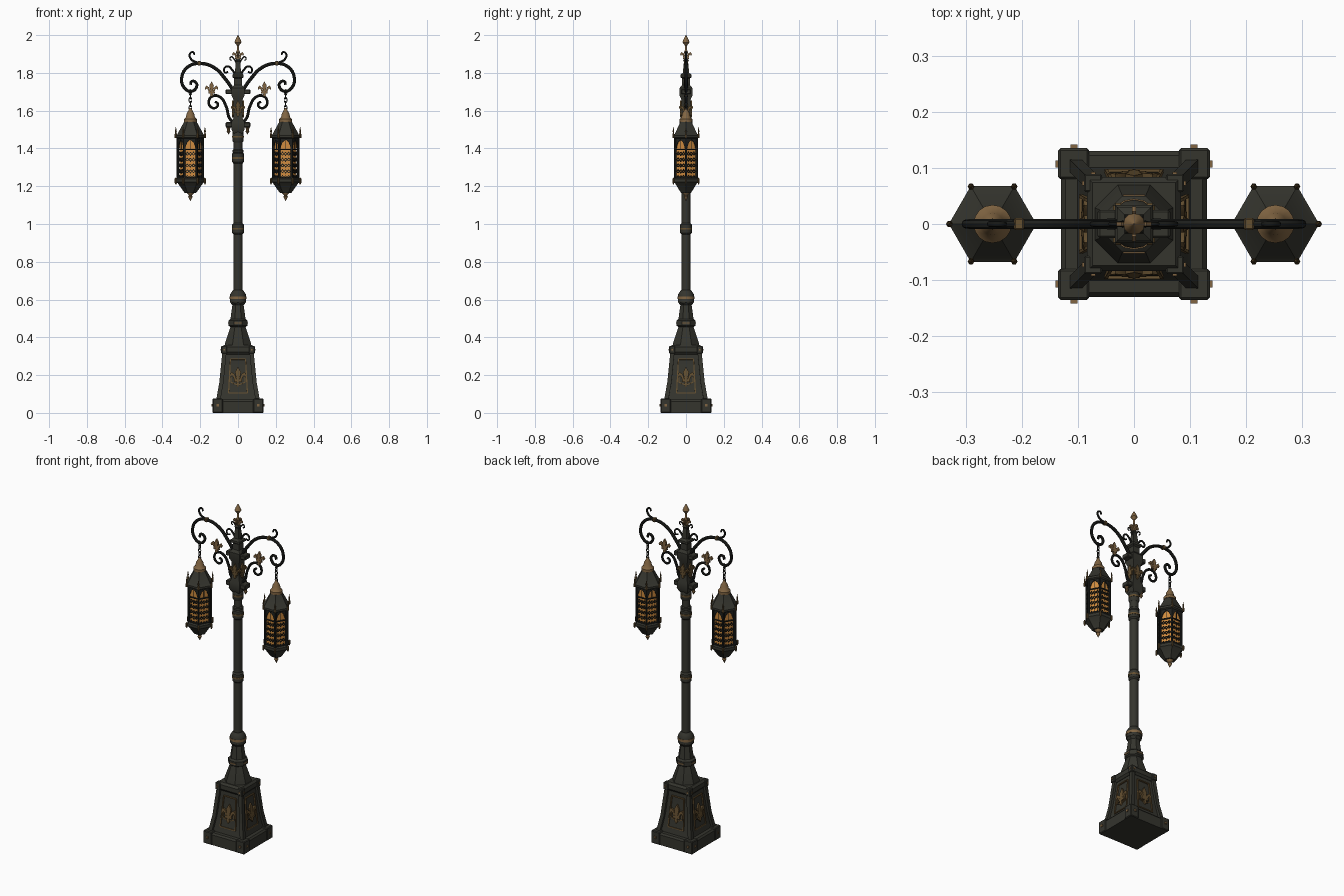
import bpy, bmesh, math
from mathutils import Matrix, Vector

if "Cube" in bpy.data.objects:
    bpy.data.objects.remove(bpy.data.objects["Cube"])

def material(name, rgb):
    m = bpy.data.materials.new(name)
    m.diffuse_color = (*rgb, 1)
    m.use_nodes = True
    m.node_tree.nodes["Principled BSDF"].inputs["Base Color"].default_value = m.diffuse_color
    return m

IRON = material("weathered iron", (0.035, 0.035, 0.027))
BLACK = material("black iron", (0.014, 0.015, 0.013))
BRONZE = material("bronze", (0.22, 0.13, 0.055))
OLD = material("aged bronze", (0.13, 0.08, 0.03))
GLOW = material("amber glass", (0.62, 0.26, 0.05))
I4 = Matrix.Identity(4)

def finish(name, bm, mat, mtx=I4):
    bmesh.ops.recalc_face_normals(bm, faces=bm.faces)
    bm.transform(mtx)
    me = bpy.data.meshes.new(name)
    bm.to_mesh(me)
    bm.free()
    me.materials.append(mat)
    ob = bpy.data.objects.new(name, me)
    bpy.context.collection.objects.link(ob)
    return ob

def loft(name, prof, n, mat, at=(0, 0, 0), flat=False):
    """Stack n-sided rings (radius, z); flat: radius is to the side, sides face the axes."""
    bm = bmesh.new()
    k, rot = (1 / math.cos(math.pi / n), math.pi / n) if flat else (1, 0)
    rings = [[bm.verts.new((r * k * math.cos(rot + 2 * math.pi * i / n),
                            r * k * math.sin(rot + 2 * math.pi * i / n), z)) for i in range(n)]
             for r, z in prof]
    for a, b in zip(rings, rings[1:]):
        for i in range(n):
            bm.faces.new((a[i], a[(i + 1) % n], b[(i + 1) % n], b[i]))
    bm.faces.new(rings[0])
    bm.faces.new(rings[-1])
    return finish(name, bm, mat, Matrix.Translation(at))

def box(name, c, s, mat, bevel=0.0):
    bm = bmesh.new()
    bmesh.ops.create_cube(bm, size=1)
    bm.transform(Matrix.Diagonal((*s, 1)))
    if bevel:
        bmesh.ops.bevel(bm, geom=bm.edges[:], offset=bevel, segments=1, affect='EDGES')
    return finish(name, bm, mat, Matrix.Translation(c))

def beams(name, segs, w, mat, mtx=I4, depth=None):
    """Rectangular bars between pairs of points."""
    bm = bmesh.new()
    for a, b in segs:
        a, b = Vector(a), Vector(b)
        d = (b - a).normalized()
        u = d.cross(Vector((0, 1, 0))).normalized()
        v = d.cross(u) * (depth or w) / 2
        u = u * w / 2
        ends = [[bm.verts.new(p + s * u + t * v) for s, t in ((1, 1), (-1, 1), (-1, -1), (1, -1))]
                for p in (a, b)]
        for i in range(4):
            j = (i + 1) % 4
            bm.faces.new((ends[0][i], ends[0][j], ends[1][j], ends[1][i]))
        for e in ends:
            bm.faces.new(e)
    return finish(name, bm, mat, mtx)

def plate(name, polys, thick, mat, mtx):
    """Extruded flat outlines in the local xz plane, each mirrored in x."""
    bm = bmesh.new()
    for poly in polys:
        for s in (1, -1):
            rows = [[bm.verts.new((s * x, y, z)) for x, z in poly] for y in (-thick / 2, thick / 2)]
            n = len(poly)
            for r in rows:
                bm.faces.new(r)
            for i in range(n):
                j = (i + 1) % n
                bm.faces.new((rows[0][i], rows[0][j], rows[1][j], rows[1][i]))
    return finish(name, bm, mat, mtx)

def tube(name, pts, r, mat, taper=1.0):
    cu = bpy.data.curves.new(name, 'CURVE')
    cu.dimensions = '3D'
    cu.bevel_depth, cu.bevel_resolution, cu.resolution_u = r, 2, 6
    cu.use_fill_caps = True
    sp = cu.splines.new('BEZIER')
    sp.bezier_points.add(len(pts) - 1)
    for i, (bp, (x, z)) in enumerate(zip(sp.bezier_points, pts)):
        bp.co = (x, 0, z)
        bp.handle_left_type = bp.handle_right_type = 'AUTO'
        bp.radius = 1 + (taper - 1) * i / (len(pts) - 1)
    ob = bpy.data.objects.new(name, cu)
    bpy.context.collection.objects.link(ob)
    cu.materials.append(mat)
    return ob

LILY = [[(0, 1), (.14, .74), (.09, .45), (.05, .3), (0, .3)],
        [(.06, .33), (.15, .62), (.3, .74), (.42, .6), (.36, .47), (.29, .57), (.23, .5), (.17, .33)],
        [(0, .26), (.2, .26), (.2, .34), (0, .34)],
        [(0, 0), (.1, .14), (.05, .27), (0, .27)]]

def lily(name, size, thick, mat, mtx):
    plate(name, LILY, thick, mat, mtx @ Matrix.Diagonal((size, 1, size, 1)))

def side(a, d, z, tilt=0):
    return Matrix.Rotation(a, 4, 'Z') @ Matrix.Translation((0, -d, z)) @ Matrix.Rotation(tilt, 4, 'X')

# Square plinth and pedestal
loft("plinth", [(.13, 0), (.13, .06), (.122, .07), (.1, .07)], 4, IRON, flat=True)
loft("pedestal", [(.102, .065), (.094, .1), (.082, .19), (.074, .27), (.07, .33)], 4, IRON, flat=True)
loft("pedestal_cap", [(.074, .31), (.084, .322), (.084, .348), (.074, .36)], 4, IRON, flat=True)
for sx in (1, -1):
    for sy in (1, -1):
        box("plinth_corner", (sx * .1075, sy * .1075, .0375), (.055, .055, .075), IRON, .004)
        box("cap_corner", (sx * .073, sy * .073, .335), (.032, .032, .04), IRON, .003)
        beams("corner_rib", [((sx * .104, sy * .104, .07), (sx * .088, sy * .088, .16)),
                             ((sx * .088, sy * .088, .16), (sx * .072, sy * .072, .32))], .022, IRON)
        box("plinth_stud", (sx * .107, sy * .1375, .04), (.012, .008, .012), BRONZE)
        box("plinth_stud", (sx * .1365, sy * .107, .04), (.006, .012, .012), BRONZE)
        box("cap_stud", (sx * .073, sy * .09, .335), (.008, .006, .008), BRONZE)
        box("cap_stud", (sx * .09, sy * .073, .335), (.006, .008, .008), BRONZE)
for k in range(4):
    a = k * math.pi / 2
    m = side(a, .0945, .10, -.097)
    c = [(-.05, 0, .005), (.05, 0, .005), (.04, 0, .185), (-.04, 0, .185)]
    beams("panel_frame", list(zip(c, c[1:] + c[:1])), .006, OLD, m, .008)
    lily("panel_emblem", .11, .012, OLD, m @ Matrix.Translation((0, 0, .035)))
    beams("panel_sprig", [((s * .008, 0, .05), (s * .036, 0, .062)) for s in (1, -1)]
          + [((s * .036, 0, .062), (s * .036, 0, .09)) for s in (1, -1)], .005, OLD, m)
    beams("collar_trim", [((-.02, 0, 0), (.02, 0, 0))], .006, BRONZE, side(a, .05, .475))

# Octagonal neck and round shaft with collars
loft("neck", [(.07, .355), (.068, .37), (.04, .455), (.05, .462), (.05, .488), (.04, .497),
              (.03, .57), (.04, .583), (.04, .59)], 8, IRON, flat=True)
loft("shaft", [(.025, .58), (.023, 1.52)], 16, IRON)
loft("neck_collar", [(.032, .575), (.043, .585), (.043, .625), (.034, .64), (.026, .65)], 16, IRON)
loft("neck_band", [(.0455, .602), (.0455, .616)], 16, BRONZE)
for z, r in ((.975, .031), (1.35, .031), (1.462, .029)):
    loft("shaft_collar", [(.024, z - .03), (r, z - .022), (r, z + .022), (.024, z + .03)], 16, IRON)
    loft("shaft_band", [(r + .002, z - .005), (r + .002, z + .005)], 16, OLD)
loft("shaft_ring", [(.024, 1.375), (.029, 1.38), (.029, 1.39), (.024, 1.395)], 16, IRON)

# Square bracket column
loft("bracket_column", [(.024, 1.48), (.034, 1.50), (.034, 1.54), (.025, 1.56), (.025, 1.66), (.034, 1.68),
                        (.034, 1.72), (.022, 1.735), (.02, 1.77), (.03, 1.777), (.03, 1.79),
                        (.017, 1.80), (.011, 1.86), (.015, 1.867), (.006, 1.88)], 4, IRON, flat=True)
box("lower_bracket_bar", (0, 0, 1.525), (.13, .05, .028), IRON, .004)
box("upper_bracket_bar", (0, 0, 1.70), (.13, .05, .026), IRON, .004)
for k in range(4):
    lily("column_emblem", .09, .01, OLD, side(k * math.pi / 2, .028, 1.565))

# Top finial
loft("finial", [(.006, 1.87), (.006, 1.905), (.011, 1.91), (.006, 1.918), (.006, 1.945),
                (.019, 1.962), (.012, 1.98), (0.001, 2.0)], 12, BRONZE)
for k in range(2):
    lily("finial_leaf", .075, .008, BRONZE, side(k * math.pi / 2, 0, 1.855))

# Scrolled arms on both sides
ARM = [(.02, 1.70), (.065, 1.765), (.125, 1.827), (.2, 1.85), (.265, 1.832), (.298, 1.775), (.285, 1.722),
       (.25, 1.702), (.222, 1.72), (.222, 1.748), (.245, 1.755), (.252, 1.737)]
BRACE = [(.02, 1.535), (.045, 1.56), (.062, 1.62), (.095, 1.672), (.135, 1.677), (.155, 1.648),
         (.142, 1.618), (.115, 1.617), (.107, 1.637), (.122, 1.648)]
LEAF = [(.185, 1.85), (.225, 1.858), (.25, 1.875), (.255, 1.9), (.238, 1.91), (.23, 1.895)]
CURL = [(.012, 1.785), (.03, 1.815), (.055, 1.835), (.073, 1.822), (.068, 1.802), (.052, 1.806)]
SPRAY = [(.008, 1.85), (.02, 1.872), (.036, 1.885), (.042, 1.872), (.034, 1.866)]
for s in (1, -1):
    for nm, pts, r, t in (("arm_scroll", ARM, .0095, .75), ("brace_scroll", BRACE, .008, .75),
                          ("arm_leaf", LEAF, .0065, .7), ("top_curl", CURL, .006, .7),
                          ("finial_spray", SPRAY, .004, .8)):
        tube(nm, [(s * x, z) for x, z in pts], r, BLACK, t)
    box("arm_clasp", (s * .205, 0, 1.851), (.018, .022, .022), OLD, .003)
    lily("brace_lily", .085, .012, BRONZE, Matrix.Translation((s * .14, 0, 1.67)))
    loft("bracket_pendant", [(.001, 1.475), (.01, 1.49), (.007, 1.5), (.012, 1.512)], 8, BRONZE, (s * .05, 0, 0))

def link(x, z, turn):
    bpy.ops.mesh.primitive_torus_add(major_segments=12, minor_segments=6, major_radius=.0095,
                                     minor_radius=.0028, location=(x, 0, z), rotation=(math.pi / 2, 0, turn))
    ob = bpy.context.object
    ob.name = "chain_link"
    ob.scale = (.8, 1.4, 1)
    ob.data.materials.append(BLACK)

# Hexagonal hanging lanterns
H, R = math.cos(math.pi / 6), .066
def lantern(cx):
    at = (cx, 0, 0)
    for i in range(5):
        link(cx, 1.697 - .0205 * i, i % 2 * math.pi / 2)
    loft("lantern_crown", [(.034, 1.54), (.034, 1.555), (.024, 1.565), (.02, 1.585), (.011, 1.6), (.005, 1.615)],
         16, BRONZE, at)
    loft("lantern_roof", [(.07, 1.452), (.078, 1.457), (.078, 1.468), (.07, 1.474), (.034, 1.54), (.03, 1.545)],
         6, IRON, at)
    loft("lantern_glass", [(R - .007, 1.23), (R - .007, 1.455)], 6, GLOW, at)
    loft("lantern_base", [(.03, 1.165), (.036, 1.172), (.066, 1.215), (.075, 1.222), (.075, 1.238), (.068, 1.245)],
         6, IRON, at)
    loft("lantern_drop", [(.001, 1.122), (.012, 1.145), (.008, 1.152), (.02, 1.165), (.022, 1.173)], 12, BRONZE, at)
    w, z0, z1 = R / 2, 1.24, 1.395
    for k in range(6):
        a = k * math.pi / 3
        # corner post with spike and foot knob
        p = (cx + R * math.cos(a), R * math.sin(a), 0)
        q = (cx + .077 * math.cos(a), .077 * math.sin(a), 0)
        loft("lantern_post", [(.0065, 1.235), (.0065, 1.46)], 6, BLACK, p)
        loft("lantern_spike", [(.006, 1.455), (.006, 1.475), (.003, 1.482), (.005, 1.49), (.0005, 1.515)], 6, OLD, q)
        loft("lantern_knob", [(.002, 1.21), (.006, 1.218), (.006, 1.24), (.001, 1.245)], 6, OLD, q)
        # pointed arch over a diamond lattice
        m = Matrix.Translation(at) @ side(a, R * H - .001, 0)
        plate("lantern_arch", [[(w, 1.395), (w, 1.46), (0, 1.46), (0, 1.447), (.016, 1.432), (.025, 1.41), (.027, 1.395)]],
              .006, BLACK, m)
        c, n, h = 2 * w / 4, 5, (z1 - z0) / 5
        lat = [((-w + c * i, 0, z0 + h * (j + (i % 2 != up) * .5)),
                (-w + c * (i + 1), 0, z0 + h * (j + (i % 2 == up) * .5)))
               for i in range(4) for j in range(n) for up in (0, 1)]
        lat += [((-w + c * i, 0, z0 + h * (j + i % 2 * .5) - .004), (-w + c * i, 0, z0 + h * (j + i % 2 * .5) + .004))
                for i in range(1, 4) for j in range(n)]
        beams("lantern_lattice", lat, .0042, BLACK, m)
        beams("lantern_rail", [((-w, 0, z1), (w, 0, z1)), ((-w, 0, z0 + .006), (w, 0, z0 + .006))], .006, BLACK, m)
        beams("lantern_mullion", [((0, 0, z1), (0, 0, 1.45))], .003, BLACK, m)

for s in (1, -1):
    lantern(s * .252)

# Turn curves into meshes and smooth the round parts
bpy.ops.object.select_all(action='SELECT')
bpy.context.view_layer.objects.active = bpy.data.objects["arm_scroll"]
bpy.ops.object.convert(target='MESH')
bpy.ops.object.select_all(action='SELECT')
bpy.ops.object.shade_smooth_by_angle(angle=math.radians(35))
